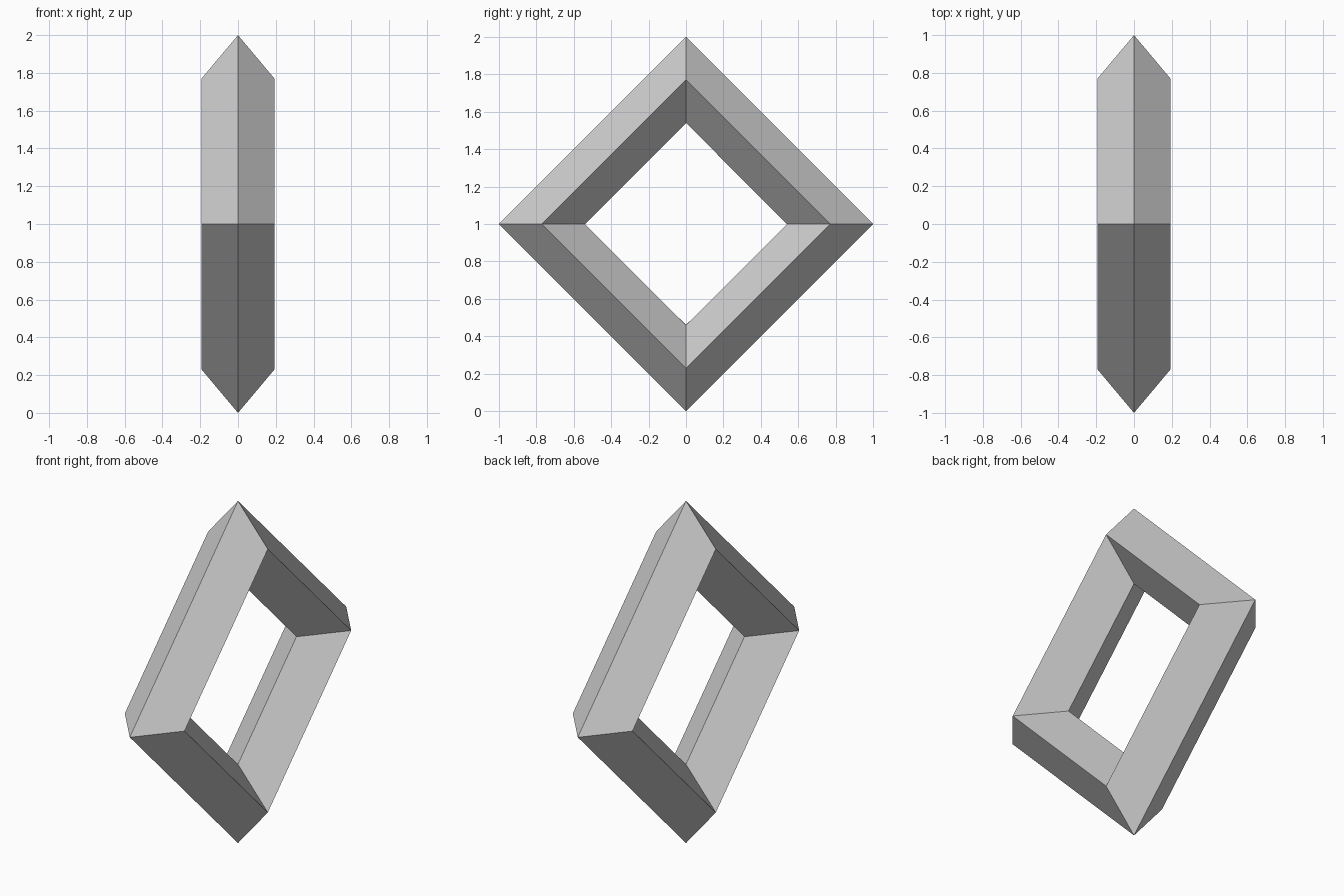
import bpy
from math import radians

if "Cube" in bpy.data.objects:
    bpy.data.objects.remove(bpy.data.objects["Cube"])

# Four-sided ring with a diamond cross-section, standing on one corner
bpy.ops.mesh.primitive_torus_add(
    major_segments=4, minor_segments=4,
    major_radius=0.77, minor_radius=0.23,
    location=(0, 0, 1), rotation=(0, radians(90), 0))
ring = bpy.context.object
ring.name = "diamond_ring"

# Slightly flatten the ring along its axis
ring.scale.z = 0.193 / 0.23
bpy.ops.object.transform_apply(location=False, rotation=True, scale=True)
bpy.ops.object.shade_flat()
